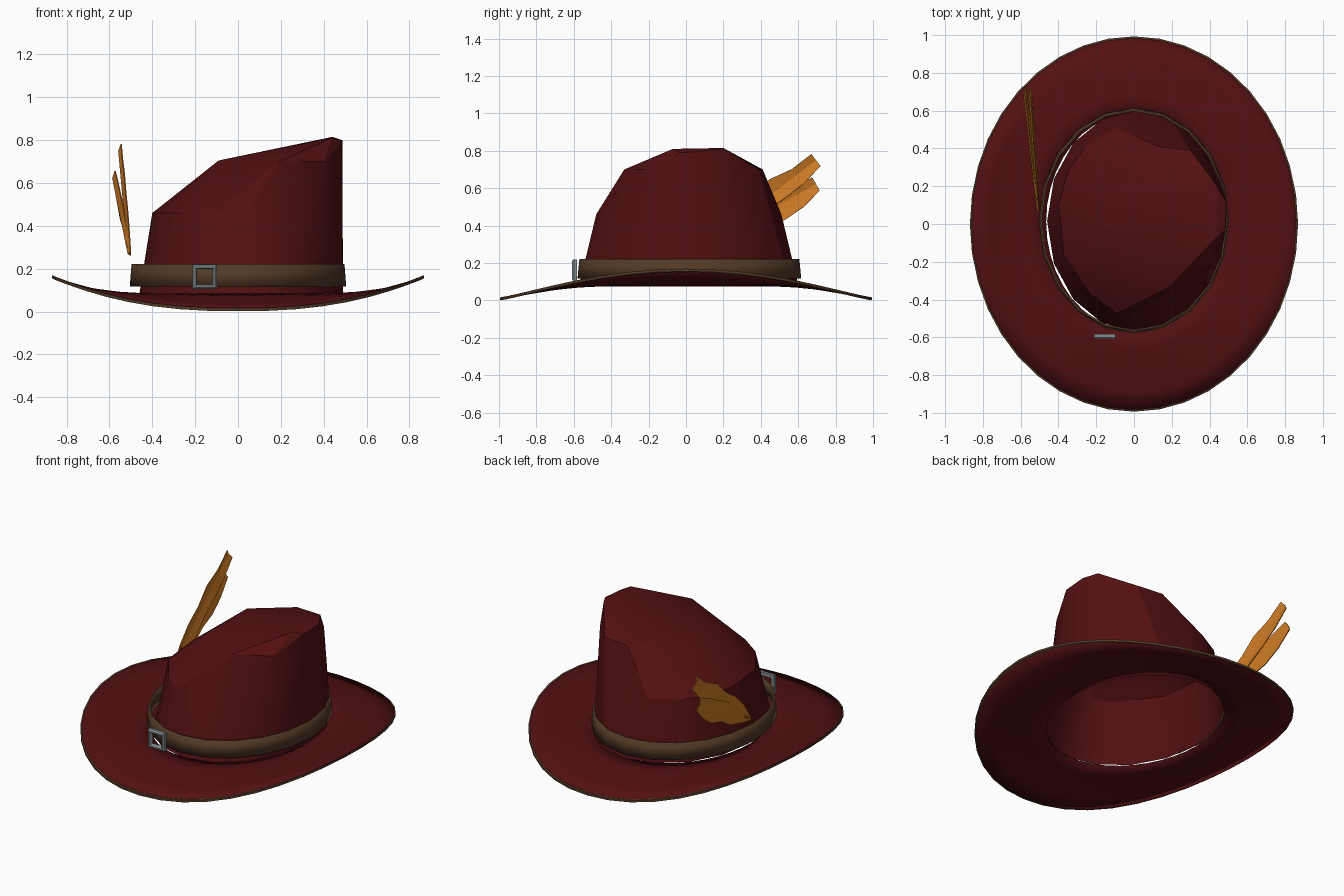
import bpy, bmesh, math
from mathutils import Vector

if "Cube" in bpy.data.objects:
    bpy.data.objects.remove(bpy.data.objects["Cube"])


def material(name, rgb):
    m = bpy.data.materials.new(name)
    m.diffuse_color = (*rgb, 1)
    m.use_nodes = True
    m.node_tree.nodes["Principled BSDF"].inputs["Base Color"].default_value = m.diffuse_color
    return m


RED = material("dark red felt", (0.085, 0.005, 0.006))
BROWN = material("brown leather", (0.085, 0.042, 0.02))
ORANGE = material("orange feather", (0.62, 0.2, 0.018))
GREY = material("grey metal", (0.24, 0.27, 0.28))


def make(name, bm, mat, angle=30, thick=0, offset=-1):
    bmesh.ops.recalc_face_normals(bm, faces=bm.faces[:])
    me = bpy.data.meshes.new(name)
    bm.to_mesh(me)
    bm.free()
    ob = bpy.data.objects.new(name, me)
    bpy.context.collection.objects.link(ob)
    me.materials.append(mat)
    bpy.ops.object.select_all(action='DESELECT')
    ob.select_set(True)
    bpy.context.view_layer.objects.active = ob
    if angle:
        bpy.ops.object.shade_smooth_by_angle(angle=math.radians(angle))
    if thick:
        s = ob.modifiers.new("thickness", 'SOLIDIFY')
        s.thickness, s.offset = thick, offset
    return ob


def loft(rings, closed=True):
    """Skin quads between successive rings of points."""
    bm = bmesh.new()
    vs = [[bm.verts.new(p) for p in r] for r in rings]
    n = len(rings[0])
    for a, b in zip(vs, vs[1:]):
        for i in range(n if closed else n - 1):
            j = (i + 1) % n
            bm.faces.new((a[i], a[j], b[j], b[i]))
    return bm


def ellipse(n, rx, ry, z, cx=0.0, cy=0.0, phase=0.0):
    return [Vector((cx + rx * math.cos(math.tau * (i + phase) / n),
                    cy + ry * math.sin(math.tau * (i + phase) / n), z)) for i in range(n)]


# Brim: oval sheet, sides curled up, front and back drooping
def brim_ring(s, lift=0.0, n=40):
    ring = []
    for i in range(n):
        t = math.tau * i / n
        c2 = abs(math.cos(t)) ** 2.4
        z_out = 0.014 + 0.152 * c2
        power = 1.25 + 1.2 * c2
        z = 0.085 + (z_out - 0.085) * s ** power
        ring.append((math.cos(t) * (0.465 + 0.4 * s),
                     math.sin(t) * (0.575 + 0.415 * s) + 0.012 * (1 - s), z + lift))
    return ring


make("brim", loft([brim_ring(s) for s in (0, 0.25, 0.5, 0.75, 1)]), RED, 40, 0.01)

# Narrow leather trim around the brim edge
make("brim_trim", loft([brim_ring(0.985, 0.003), brim_ring(1.008, 0.002),
                        brim_ring(1.008, -0.012), brim_ring(0.985, -0.013)]), BROWN, 40)

# Crown: slanted faceted shell, high on the right and low on the left
low_edge = [(-0.40, 0.10), (-0.37, -0.17), (-0.23, -0.37), (-0.09, -0.47), (0.04, -0.48),
            (0.03, 0.51), (-0.09, 0.51), (-0.25, 0.42), (-0.35, 0.28)]
high_edge = [(0.19, -0.33), (0.40, -0.22), (0.41, 0.28), (0.30, 0.39), (0.13, 0.41)]
peak = [(-0.09, -0.14, 0.705), (-0.09, 0.22, 0.705), (0.44, -0.07, 0.81),
        (0.44, 0.20, 0.815), (0.485, -0.03, 0.79), (0.487, 0.12, 0.80)]
points = ellipse(16, 0.475, 0.585, 0.085, 0.015, 0.015)
points += [(x, y, 0.46) for x, y in low_edge] + [(x, y, 0.70) for x, y in high_edge] + peak
bm = bmesh.new()
for p in points:
    bm.verts.new(p)
hull = bmesh.ops.convex_hull(bm, input=bm.verts[:])
inside = [v for v in bm.verts if not v.link_faces]
bmesh.ops.delete(bm, geom=inside, context='VERTS')
bm.normal_update()
floor = [f for f in bm.faces if all(v.co.z < 0.1 for v in f.verts)]
bmesh.ops.delete(bm, geom=floor, context='FACES_ONLY')
make("crown", bm, RED, 25)

# Leather band around the foot of the crown
make("hat_band", loft([ellipse(20, 0.505, 0.598, 0.118, 0, 0.018),
                       ellipse(20, 0.497, 0.588, 0.222, 0, 0.018)]), BROWN, 30, 0.01)

# Square buckle: bevelled frame on the front of the band
def square(h, y):
    return [(-0.155 + sx * h, y, 0.162 + sz * h)
            for sx, sz in ((-1, -1), (1, -1), (1, 1), (-1, 1))]


frame = [square(0.058, -0.582), square(0.058, -0.6), square(0.05, -0.61),
         square(0.042, -0.61), square(0.036, -0.6), square(0.036, -0.582), square(0.058, -0.582)]
bm = loft(frame)
bmesh.ops.remove_doubles(bm, verts=bm.verts[:], dist=0.0001)
make("buckle", bm, GREY, 0)


# Two feathers: folded blades leaning back from the left side
def feather(name, tip, lean, widths):
    base, tip = Vector((0.07, 0.27)), Vector(tip)
    along = tip - base
    side = Vector((-along.y, along.x)).normalized()
    rows = []
    for i, (up, down) in enumerate(widths):
        c = base + along * (i / (len(widths) - 1))
        row = []
        for off, fold in ((up, 0.006), (0, -0.006), (-down, 0.006)):
            q = c + side * off
            row.append((-0.507 - lean * (c.x - 0.07) + fold, q.x, q.y))
        rows.append(row)
    make(name, loft(rows, closed=False), ORANGE, 0, 0.005, 0)


feather("upper_feather", (0.695, 0.75), 0.07,
        [(0.01, 0.01), (0.05, 0.04), (0.065, 0.06), (0.055, 0.05),
         (0.07, 0.06), (0.04, 0.06), (0.04, 0.04)])
feather("lower_feather", (0.695, 0.622), 0.115,
        [(0.01, 0.01), (0.04, 0.04), (0.05, 0.065), (0.06, 0.06),
         (0.055, 0.085), (0.05, 0.075), (0.04, 0.04)])
